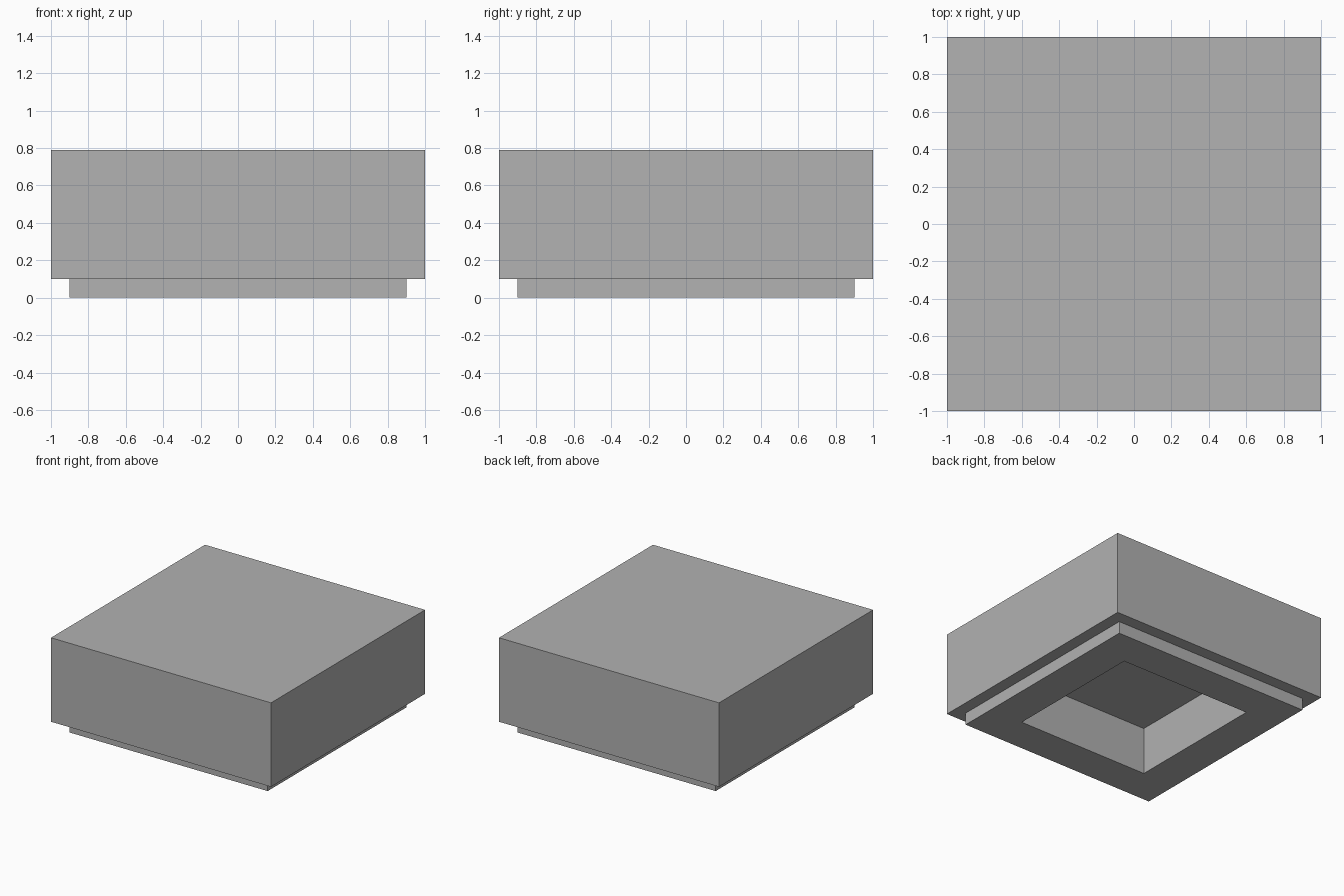
import bpy
import bmesh

if "Cube" in bpy.data.objects:
    bpy.data.objects.remove(bpy.data.objects["Cube"])

grey = bpy.data.materials.new("plain grey")
grey.diffuse_color = (0.445, 0.445, 0.445, 1.0)
grey.use_nodes = True
grey.node_tree.nodes["Principled BSDF"].inputs["Base Color"].default_value = grey.diffuse_color

# Square block: wide body, stepped-in foot, and a hollow under the middle.
# Each ring is (half width, height), from the top face down and into the hollow.
rings = [(1.0, 0.79), (1.0, 0.10), (0.9, 0.10), (0.9, 0.0), (0.6, 0.0), (0.6, 0.39)]

bm = bmesh.new()
loops = [[bm.verts.new((sx * h, sy * h, z))
          for sx, sy in ((-1, -1), (1, -1), (1, 1), (-1, 1))]
         for h, z in rings]

# Top face, hollow ceiling, and the walls between neighbouring rings
bm.faces.new(loops[0])
bm.faces.new(loops[-1][::-1])
for upper, lower in zip(loops, loops[1:]):
    for i in range(4):
        j = (i + 1) % 4
        bm.faces.new((upper[j], upper[i], lower[i], lower[j]))
bmesh.ops.recalc_face_normals(bm, faces=bm.faces)

mesh = bpy.data.meshes.new("stepped_block")
bm.to_mesh(mesh)
bm.free()
mesh.materials.append(grey)
block = bpy.data.objects.new("stepped_block", mesh)
bpy.context.collection.objects.link(block)
